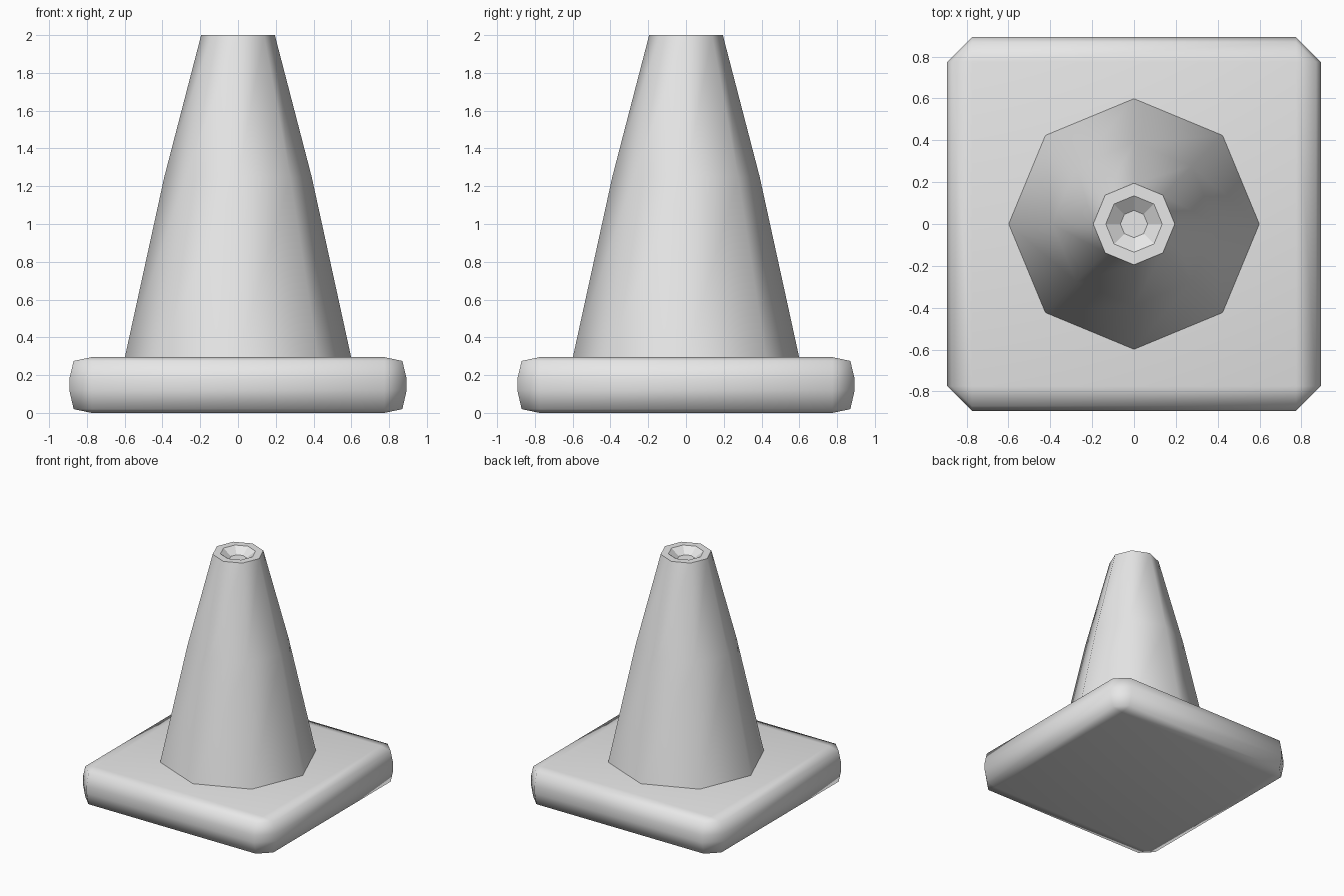
import bpy, bmesh
from math import cos, sin, tau

cube = bpy.data.objects.get("Cube")
if cube:
    bpy.data.objects.remove(cube)

grey = bpy.data.materials.new("plain grey")
grey.use_nodes = True
colour = (0.8, 0.8, 0.8, 1)
grey.diffuse_color = colour
grey.node_tree.nodes["Principled BSDF"].inputs["Base Color"].default_value = colour


def loft(name, rings, smooth_bands):
    """Join eight-sided rings bottom to top and cap both ends."""
    bm = bmesh.new()
    loops = [[bm.verts.new(p) for p in ring] for ring in rings]
    for band, (low, high) in enumerate(zip(loops, loops[1:])):
        for i in range(len(low)):
            j = (i + 1) % len(low)
            face = bm.faces.new((low[i], low[j], high[j], high[i]))
            face.smooth = band < smooth_bands
    bm.faces.new(loops[0][::-1])
    bm.faces.new(loops[-1])
    bmesh.ops.remove_doubles(bm, verts=bm.verts, dist=0.001)
    mesh = bpy.data.meshes.new(name)
    bm.to_mesh(mesh)
    bm.free()
    mesh.materials.append(grey)
    obj = bpy.data.objects.new(name, mesh)
    bpy.context.collection.objects.link(obj)
    return obj


def octagon(radius, z):
    return [(radius * cos(tau * i / 8), radius * sin(tau * i / 8), z) for i in range(8)]


def clipped_square(half, inner, z):
    """Square outline with cut corners, anticlockwise."""
    corner = [(half, inner), (inner, half)]
    points = []
    for _ in range(4):
        points += [(x, y, z) for x, y in corner]
        corner = [(-y, x) for x, y in corner]
    return points


# Rounded square base; the flat top and bottom have square corners
INNER = 0.775
base_profile = [(INNER, 0), (0.87, 0.02), (0.893, 0.12),
                (0.893, 0.18), (0.87, 0.275), (INNER, 0.295)]
base = loft("base", [clipped_square(h, INNER, z) for h, z in base_profile], 5)
for face in base.data.polygons:
    face.use_smooth = True

# Tapered cone with a flat rim and a shallow dished hole in the top
cone_profile = [(0.6, 0.29), (0.39, 1.25), (0.195, 2.0),
                (0.135, 2.0), (0.065, 1.95)]
loft("cone", [octagon(r, z) for r, z in cone_profile], 2)
